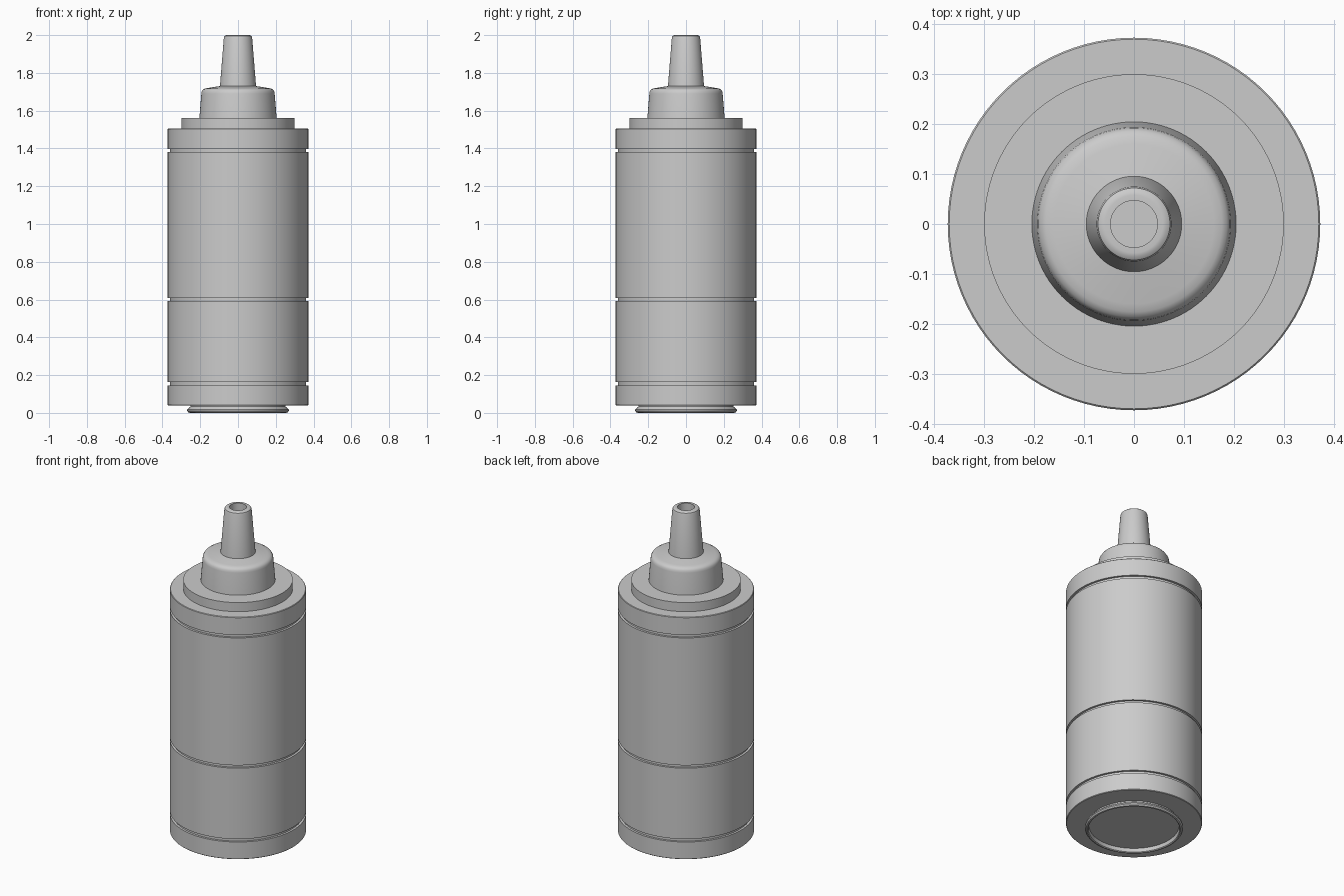
import bpy, bmesh, math

if "Cube" in bpy.data.objects:
    bpy.data.objects.remove(bpy.data.objects["Cube"])

SEGMENTS = 96


def lathe(name, profile):
    """Spin an (r, z) profile, listed outside-up, around the z axis."""
    bm = bmesh.new()
    verts = [bm.verts.new((r, 0, z)) for r, z in profile]
    edges = [bm.edges.new(pair) for pair in zip(verts, verts[1:])]
    bmesh.ops.spin(bm, geom=verts + edges, axis=(0, 0, 1), cent=(0, 0, 0),
                   angle=math.tau, steps=SEGMENTS, use_merge=False)
    bmesh.ops.remove_doubles(bm, verts=bm.verts, dist=1e-5)
    bmesh.ops.recalc_face_normals(bm, faces=bm.faces)
    # keep the outer skin facing away from the axis
    widest = max(bm.faces, key=lambda f: f.calc_center_median().xy.length)
    if widest.normal.dot(widest.calc_center_median()) < 0:
        bmesh.ops.reverse_faces(bm, faces=bm.faces)
    mesh = bpy.data.meshes.new(name)
    bm.to_mesh(mesh)
    bm.free()
    obj = bpy.data.objects.new(name, mesh)
    bpy.context.collection.objects.link(obj)
    bpy.context.view_layer.objects.active = obj
    obj.select_set(True)
    bpy.ops.object.shade_smooth_by_angle(angle=math.radians(32))
    obj.select_set(False)
    return obj


# Bottle body with three shallow grooves
R, GROOVE_R = 0.373, 0.36
body = [(0.24, 0.04), (R - 0.003, 0.04), (R, 0.043)]
for low, high in ((0.145, 0.163), (0.592, 0.609), (1.38, 1.398)):
    body += [(R, low), (GROOVE_R, low), (GROOVE_R, high), (R, high)]
body += [(R, 1.502), (R - 0.003, 1.505), (0.29, 1.505)]
lathe("bottle_body", body)

# Foot: rolled rim around a recessed disc
lathe("foot_rim", [(0, 0.025), (0.246, 0.025), (0.25, 0.004), (0.255, 0),
                   (0.263, 0.002), (0.269, 0.01), (0.269, 0.017),
                   (0.262, 0.025), (0.252, 0.033), (0.25, 0.041)])

# Stepped collar on the shoulder
lathe("neck_collar", [(0.30, 1.50), (0.30, 1.56), (0.19, 1.56)])

# Screw cap with a rounded top edge
lathe("cap", [(0.205, 1.555), (0.194, 1.69), (0.192, 1.702), (0.186, 1.711),
              (0.176, 1.717), (0.16, 1.72), (0.09, 1.731)])

# Tapered nozzle with a bored tip
lathe("nozzle", [(0.096, 1.725), (0.075, 1.985), (0.072, 1.994), (0.065, 1.999),
                 (0.058, 2.0), (0.047, 2.0), (0.047, 1.78), (0, 1.78)])
